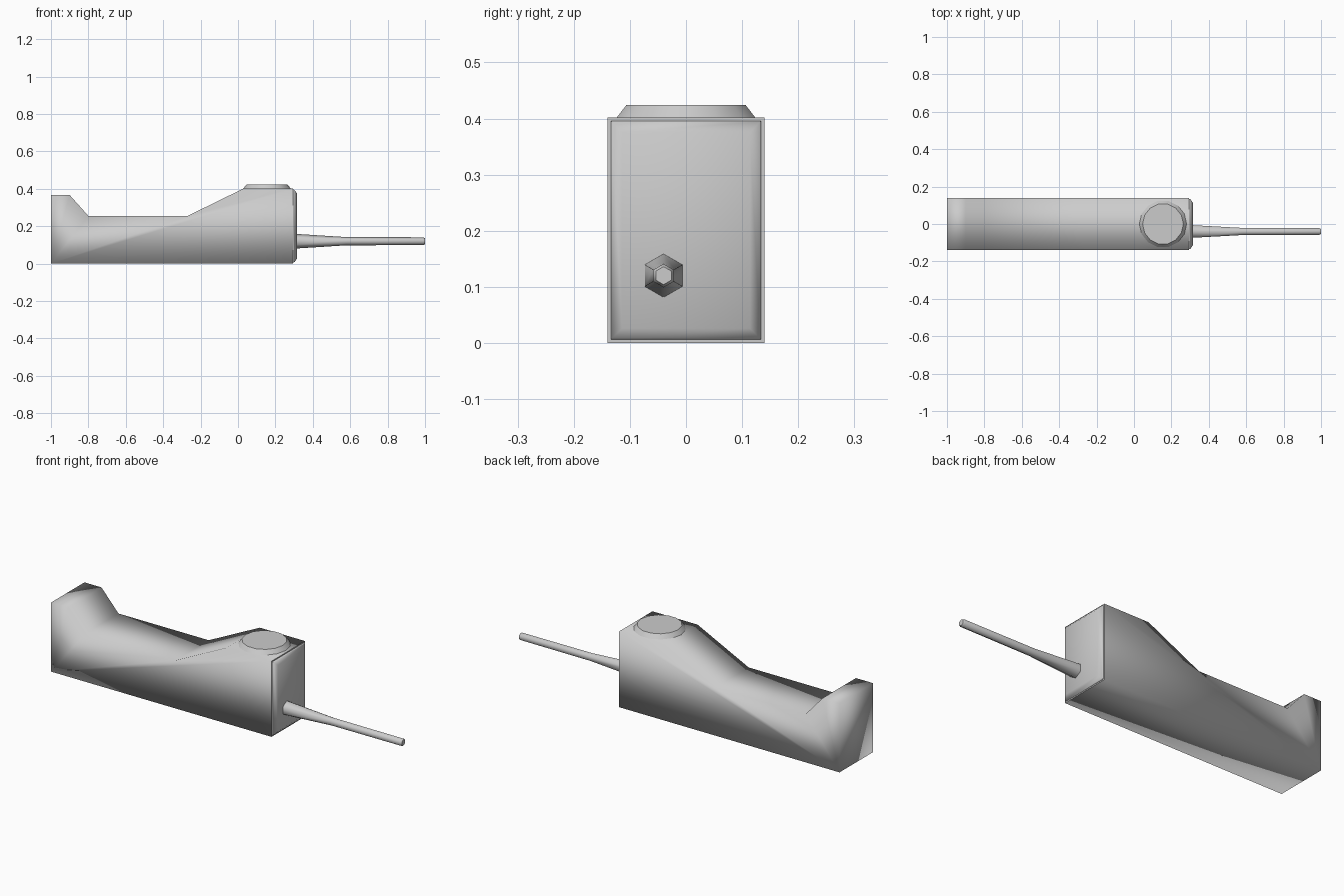
import bpy, bmesh
from math import radians, pi, cos, sin

if "Cube" in bpy.data.objects:
    bpy.data.objects.remove(bpy.data.objects["Cube"])


def make(name, bm, angle=None):
    bmesh.ops.recalc_face_normals(bm, faces=bm.faces)
    me = bpy.data.meshes.new(name)
    bm.to_mesh(me)
    bm.free()
    ob = bpy.data.objects.new(name, me)
    bpy.context.collection.objects.link(ob)
    me.shade_smooth()
    if angle:
        me.set_sharp_from_angle(angle=radians(angle))
    return ob


def loft(name, rings, angle, cap_start=True):
    """Skin equal-length rings of points and close the ends."""
    bm = bmesh.new()
    vs = [[bm.verts.new(p) for p in r] for r in rings]
    n = len(vs[0])
    for a, b in zip(vs, vs[1:]):
        for i in range(n):
            j = (i + 1) % n
            bm.faces.new((a[i], a[j], b[j], b[i]))
    if cap_start:
        bm.faces.new(vs[0][::-1])
    bm.faces.new(vs[-1])
    return make(name, bm, angle)


# Handset body: side profile extruded across y, softly shaded
W, END = 0.14, 0.295
profile = [(-1, 0), (END, 0), (END, 0.402), (0.03, 0.402), (-0.27, 0.255),
           (-0.8, 0.255), (-0.9, 0.367), (-1, 0.367)]
body = loft("handset_body", [[(x, y, z) for x, z in profile] for y in (-W, W)], None)
sharp = body.data.attributes.new("sharp_edge", 'BOOLEAN', 'EDGE')
for e in body.data.edges:
    if all(body.data.vertices[v].co.x > END - 0.001 for v in e.vertices):
        sharp.data[e.index].value = True

# Chamfered plate on the end of the body
def plate_ring(x, inset):
    y, lo, hi = W - inset, inset, 0.402 - inset
    return [(x, -y, lo), (x, y, lo), (x, y, hi), (x, -y, hi)]

loft("end_plate", [plate_ring(END, 0.006), plate_ring(0.302, 0.008),
                   plate_ring(0.315, 0.026)], 80, False)

# Round earpiece cap on top
def disc(z, r, n=14):
    return [(0.155 + r * cos(2 * pi * i / n), r * sin(2 * pi * i / n), z) for i in range(n)]

loft("earpiece_cap", [disc(0.40, 0.128), disc(0.424, 0.109)], 35)

# Tapered six-sided antenna
def hexagon(x, r):
    return [(x, -0.04 + r * sin(pi * i / 3), 0.12 + r * cos(pi * i / 3)) for i in range(6)]

loft("antenna", [hexagon(x, r) for x, r in
                 ((0.31, 0.039), (0.58, 0.022), (0.99, 0.021), (1.0, 0.016))], 65)
